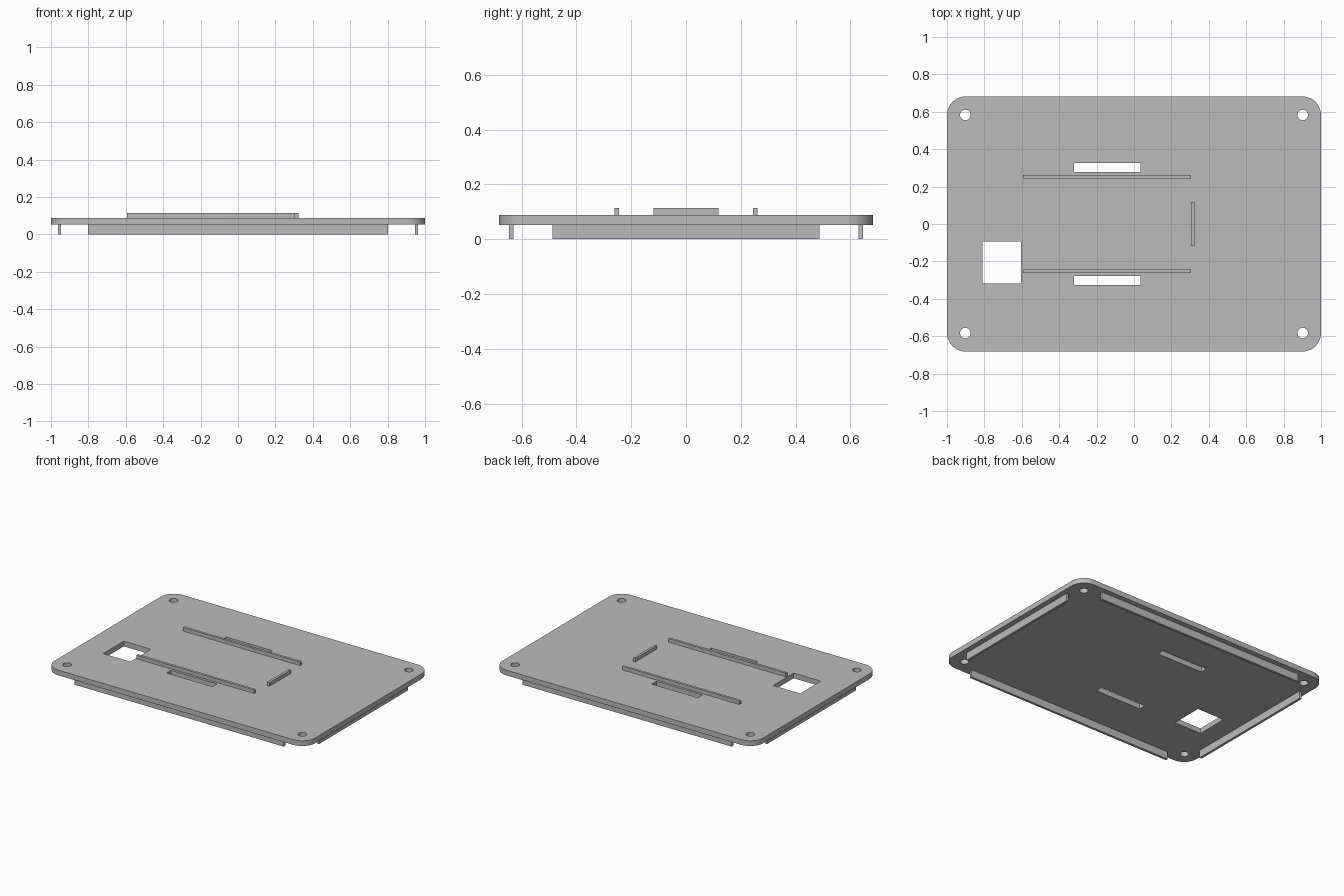
import bpy
import bmesh

cube = bpy.data.objects.get("Cube")
if cube:
    bpy.data.objects.remove(cube, do_unlink=True)

grey = bpy.data.materials.new("light_grey")
grey.use_nodes = True
color = (0.5, 0.5, 0.5, 1)
grey.diffuse_color = color
grey.node_tree.nodes["Principled BSDF"].inputs["Base Color"].default_value = color

Z_LOW, Z_HIGH, Z_TOP = 0.052, 0.088, 0.113
LAP = 0.002  # overlap that seats ribs in the panel


def finish(name, bm):
    mesh = bpy.data.meshes.new(name)
    bm.to_mesh(mesh)
    bm.free()
    mesh.materials.append(grey)
    obj = bpy.data.objects.new(name, mesh)
    bpy.context.collection.objects.link(obj)
    return obj


def box(name, x0, x1, y0, y1, z0, z1, corner=0):
    bm = bmesh.new()
    bmesh.ops.create_cube(bm, size=1)
    for v in bm.verts:
        v.co = ((x0, x1)[v.co.x > 0], (y0, y1)[v.co.y > 0], (z0, z1)[v.co.z > 0])
    if corner:
        upright = [e for e in bm.edges if abs(e.verts[0].co.z - e.verts[1].co.z) > 1e-4]
        bmesh.ops.bevel(bm, geom=upright, offset=corner, segments=12,
                        profile=0.5, affect='EDGES')
    return finish(name, bm)


def drill(name, x, y, radius):
    bm = bmesh.new()
    bmesh.ops.create_cone(bm, cap_ends=True, segments=32, radius1=radius,
                          radius2=radius, depth=0.4)
    bmesh.ops.translate(bm, vec=(x, y, 0), verts=bm.verts)
    return finish(name, bm)


# Panel with rounded corners
panel = box("panel", -1, 1, -0.682, 0.682, Z_LOW, Z_HIGH, corner=0.1)

# Cutters: square window, two slots, four screw holes
cutters = [box("window_cutter", -0.811, -0.603, -0.318, -0.093, -0.2, 0.2)]
for side, s in (("front", -1), ("back", 1)):
    y0, y1 = sorted((s * 0.277, s * 0.327))
    cutters.append(box(side + "_slot_cutter", -0.32, 0.034, y0, y1, -0.2, 0.2))
    for end, e in (("right", -1), ("left", 1)):
        cutters.append(drill(f"{side}_{end}_hole_cutter", e * 0.902, s * 0.583, 0.028))

bpy.context.view_layer.objects.active = panel
for cutter in cutters:
    mod = panel.modifiers.new(cutter.name, 'BOOLEAN')
    mod.operation = 'DIFFERENCE'
    mod.solver = 'EXACT'
    mod.object = cutter
    bpy.ops.object.modifier_apply(modifier=mod.name)
for cutter in cutters:
    bpy.data.objects.remove(cutter, do_unlink=True)

bpy.ops.object.select_all(action='DESELECT')
panel.select_set(True)
bpy.ops.object.shade_smooth_by_angle(angle=0.6)

# Guide ribs on top, with an end stop
for side, s in (("front", -1), ("back", 1)):
    y0, y1 = sorted((s * 0.244, s * 0.261))
    box(side + "_guide_rib", -0.594, 0.306, y0, y1, Z_HIGH - LAP, Z_TOP)
box("end_stop_rib", 0.306, 0.323, -0.118, 0.118, Z_HIGH - LAP, Z_TOP)

# Locating lips underneath, just inside each edge
for side, s in (("front", -1), ("back", 1)):
    y0, y1 = sorted((s * 0.629, s * 0.646))
    box(side + "_lip", -0.803, 0.803, y0, y1, 0, Z_LOW + LAP)
for side, s in (("right", -1), ("left", 1)):
    x0, x1 = sorted((s * 0.946, s * 0.963))
    box(side + "_lip", x0, x1, -0.488, 0.488, 0, Z_LOW + LAP)
